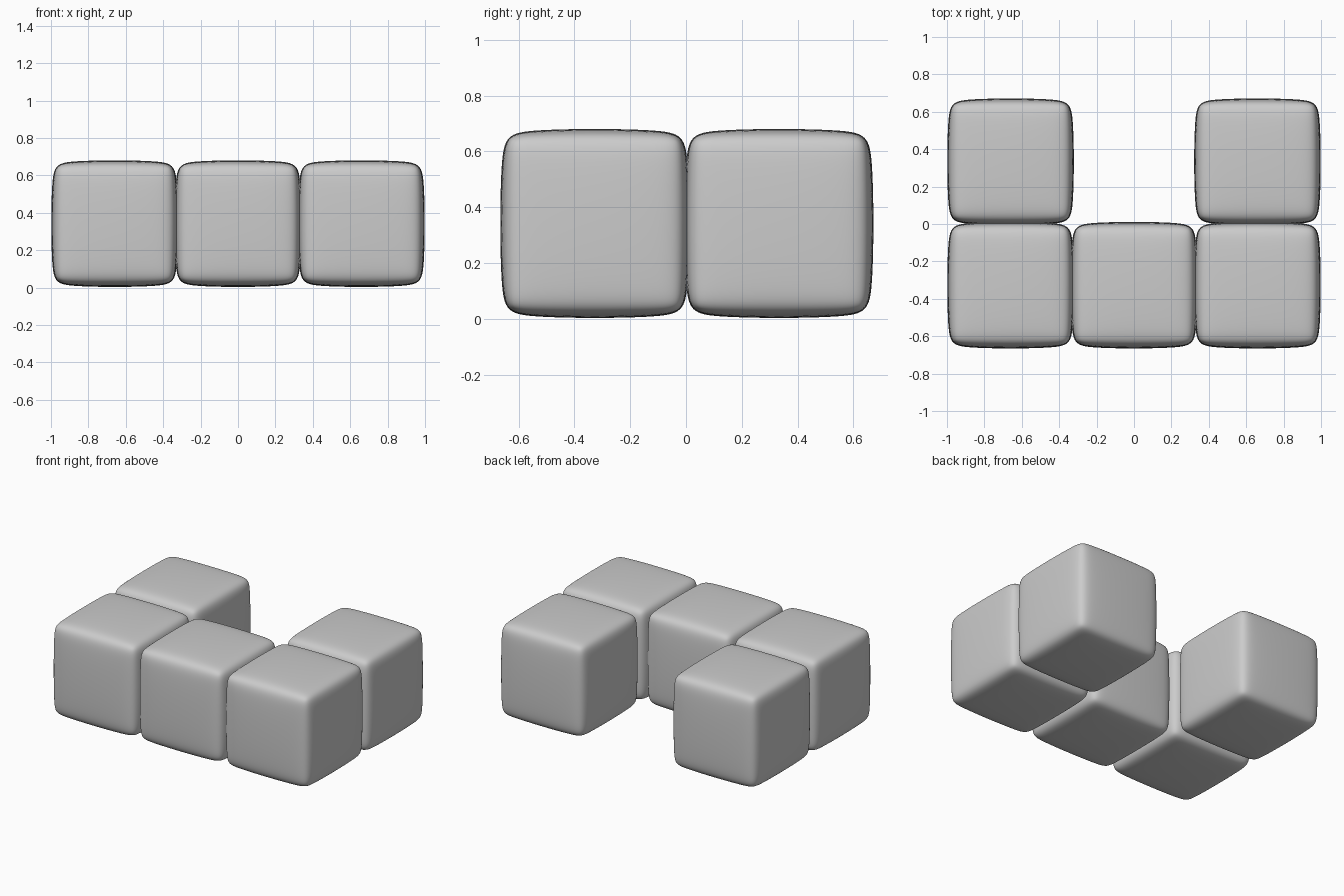
import bpy

if "Cube" in bpy.data.objects:
    bpy.data.objects.remove(bpy.data.objects["Cube"])

HALF = 0.342      # half size of a block before smoothing
PITCH = 0.66      # spacing between neighbouring blocks


def soft_block(name, x, y):
    bpy.ops.mesh.primitive_cube_add(size=2 * HALF, location=(x, y, HALF))
    ob = bpy.context.object
    ob.name = name
    # narrow chamfer, then subdivision for the pillowy faces
    bev = ob.modifiers.new("chamfer", 'BEVEL')
    bev.width = 0.045
    bev.segments = 1
    bev.limit_method = 'NONE'
    sub = ob.modifiers.new("soften", 'SUBSURF')
    sub.levels = sub.render_levels = 4
    bpy.ops.object.shade_smooth()
    return ob


# front row of three blocks
for label, i in (("left", -1), ("middle", 0), ("right", 1)):
    soft_block("front_block_" + label, i * PITCH, -PITCH / 2 + 0.003)

# one block behind each end, forming a U
for label, i in (("left", -1), ("right", 1)):
    soft_block("back_block_" + label, i * PITCH, PITCH / 2 + 0.003)
